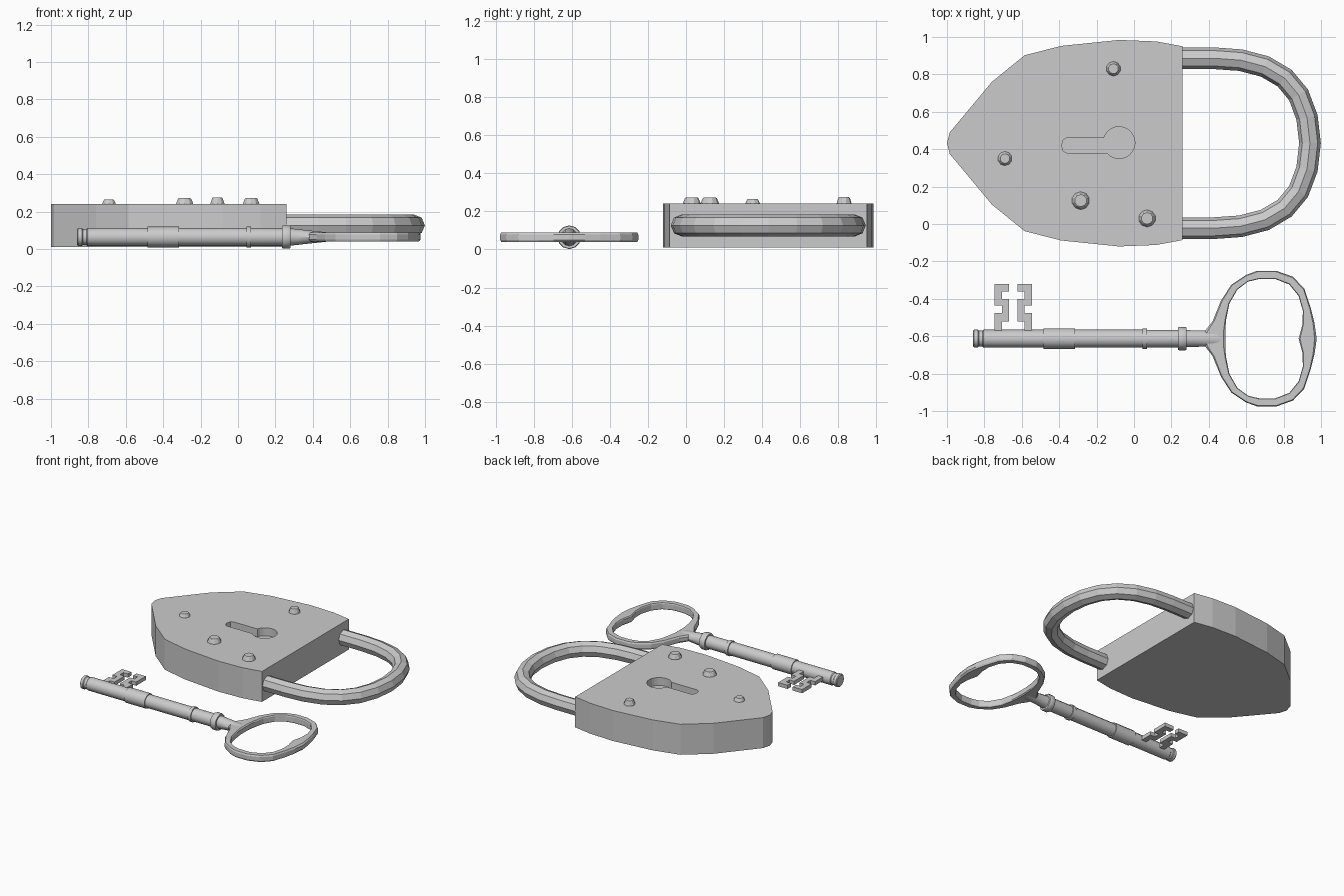
import bpy, bmesh
from math import sin, cos, pi, radians
from mathutils import Vector

if "Cube" in bpy.data.objects:
    bpy.data.objects.remove(bpy.data.objects["Cube"])


def finish(name, bm, smooth=False):
    bmesh.ops.recalc_face_normals(bm, faces=bm.faces)
    me = bpy.data.meshes.new(name)
    bm.to_mesh(me)
    bm.free()
    ob = bpy.data.objects.new(name, me)
    bpy.context.collection.objects.link(ob)
    bpy.context.view_layer.objects.active = ob
    if smooth:
        bpy.ops.object.select_all(action='DESELECT')
        ob.select_set(True)
        bpy.ops.object.shade_smooth_by_angle(angle=radians(32))
    return ob


def prism(name, pts, z0, z1):
    bm = bmesh.new()
    f = bm.faces.new([bm.verts.new((x, y, z0)) for x, y in pts])
    top = bmesh.ops.extrude_face_region(bm, geom=[f])['geom']
    bmesh.ops.translate(bm, vec=(0, 0, z1 - z0),
                        verts=[v for v in top if isinstance(v, bmesh.types.BMVert)])
    return finish(name, bm)


def loft(name, rings, closed=False, smooth=False):
    bm = bmesh.new()
    rows = [[bm.verts.new(p) for p in r] for r in rings]
    n = len(rows[0])
    pairs = list(zip(rows, rows[1:])) + ([(rows[-1], rows[0])] if closed else [])
    for a, b in pairs:
        for i in range(n):
            j = (i + 1) % n
            bm.faces.new((a[i], a[j], b[j], b[i]))
    if not closed:
        bm.faces.new(rows[0])
        bm.faces.new(rows[-1])
    return finish(name, bm, smooth)


def mirror_y(pts, cy):
    # Full outline from an upper half, skipping points on the axis
    return pts + [(x, 2 * cy - y) for x, y in reversed(pts) if abs(y - cy) > 1e-4]


# Lock body: shield outline with a keyhole recess
LY = 0.432
body = prism("lock_body", mirror_y(
    [(.26, .95), (.12, .976), (-.08, .984), (-.39, .952), (-.585, .902),
     (-.76, .76), (-.985, .49), (-1, LY)], LY), .01, .24)
hole = [(-.08 + .085 * cos(radians(-140 + 303 * i / 20)),
         .435 + .085 * sin(radians(-140 + 303 * i / 20))) for i in range(21)]
hole += [(-.36, .46), (-.378, .45), (-.387, .42), (-.378, .39), (-.36, .38)]
cutter = prism("keyhole_cutter", hole, .18, .30)
cutter.hide_render = True
mod = body.modifiers.new("keyhole", 'BOOLEAN')
mod.operation, mod.solver, mod.object = 'DIFFERENCE', 'EXACT', cutter
bpy.context.view_layer.objects.active = body
bpy.ops.object.modifier_apply(modifier="keyhole")
bpy.data.objects.remove(cutter)

# Shackle: eight-sided tube swept along a U
path = mirror_y([(.22, .886), (.43, .886), (.57, .876), (.70, .842), (.805, .78),
                 (.88, .69), (.925, .57), (.941, LY)], LY)
rings = []
for i, p in enumerate(path):
    a, b = Vector(path[max(i - 1, 0)]), Vector(path[min(i + 1, len(path) - 1)])
    t = (b - a).normalized()
    rings.append([(p[0] + t.y * .058 * cos(k * pi / 4), p[1] - t.x * .058 * cos(k * pi / 4),
                   .126 + .058 * sin(k * pi / 4)) for k in range(8)])
loft("shackle", rings)

# Rivets
for i, (x, y, r, h) in enumerate([(-.11, .83, .039, .274), (-.69, .35, .038, .264),
                                  (-.285, .125, .048, .272), (.07, .03, .046, .272)]):
    loft(f"rivet_{i + 1}", [[(x + q * r * cos((k + .5) * pi / 5), y + q * r * sin((k + .5) * pi / 5), z)
                             for k in range(10)]
                            for q, z in ((1, .23), (1, .243), (.78, h - .004), (.68, h))])

# Key shaft: stepped collars, then a neck flattening into the bow
KY, KZ = -.613, .064
shaft = [(-.86, .042), (-.855, .048), (-.835, .048), (-.83, .043), (-.81, .043), (-.805, .048),
         (-.485, .048), (-.485, .055), (-.315, .055), (-.315, .048), (.045, .048), (.045, .055),
         (.07, .055), (.07, .047), (.235, .047), (.235, .059), (.24, .062), (.275, .062),
         (.28, .059), (.28, .046)]
sections = [(x, r, r) for x, r in shaft] + [(.32, .044, .042), (.40, .042, .033), (.475, .05, .025)]
loft("key_shaft", [[(x, KY + ry * cos(k * pi / 6), KZ + rz * sin(k * pi / 6)) for k in range(12)]
                   for x, ry, rz in sections], smooth=True)

# Key bow: flat loop with softened edges
outer = mirror_y([(.36, KY), (.385, -.565), (.42, -.52), (.465, -.41), (.52, -.325), (.60, -.272),
                  (.66, -.25), (.76, -.25), (.85, -.282), (.91, -.345), (.945, -.45),
                  (.965, -.53), (.977, KY)], KY)
inner = mirror_y([(.488, KY), (.488, -.565), (.493, -.51), (.51, -.425), (.553, -.35), (.61, -.308),
                  (.67, -.294), (.755, -.294), (.83, -.323), (.88, -.385), (.903, -.465),
                  (.9, -.54), (.88, KY)], KY)
profile = [(0, -.014), (.12, -.025), (.92, -.025), (1, -.018), (1, .018), (.92, .025), (.12, .025), (0, .014)]
loft("key_bow", [[(o[0] + (i[0] - o[0]) * t, o[1] + (i[1] - o[1]) * t, KZ + z) for t, z in profile]
                 for o, i in zip(outer, inner)], closed=True)

# Key bit: two mirrored toothed plates
teeth = [(.1, -.32), (.022, -.32), (.022, -.36), (.06, -.36), (.06, -.40), (.022, -.40),
         (.022, -.52), (.06, -.52), (.06, -.60), (.1, -.60), (.1, -.475), (.06, -.475),
         (.06, -.435), (.1, -.435)]
for side, s in (("left", -1), ("right", 1)):
    prism(f"key_bit_{side}", [(-.645 + s * x, y) for x, y in teeth], KZ - .014, KZ + .014)
